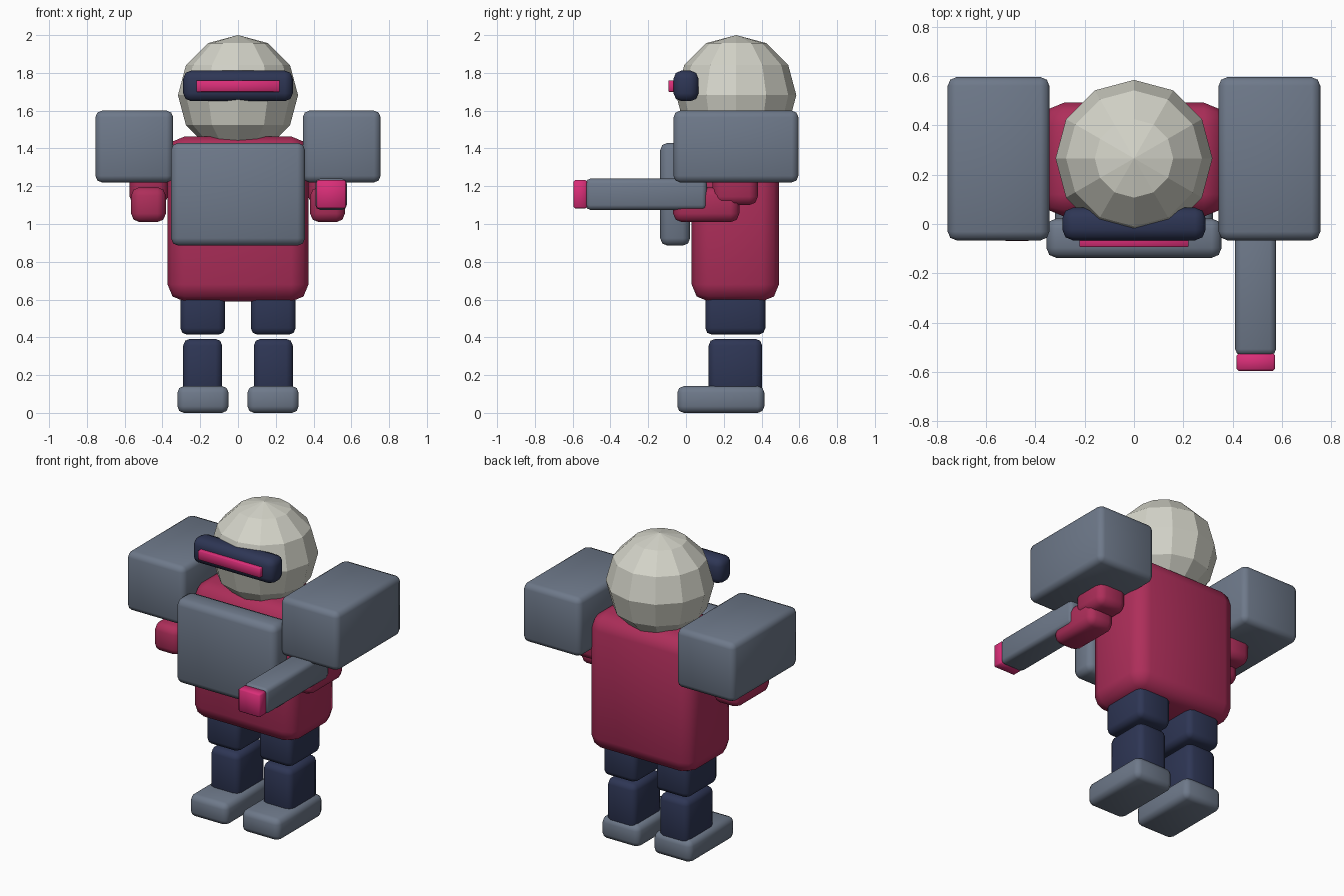
import bpy
import math

if "Cube" in bpy.data.objects:
    bpy.data.objects.remove(bpy.data.objects["Cube"])


def srgb(r, g, b):
    return [((c / 255 + 0.055) / 1.055) ** 2.4 for c in (r, g, b)] + [1.0]


def material(name, rgb):
    m = bpy.data.materials.new(name)
    m.diffuse_color = srgb(*rgb)
    m.use_nodes = True
    m.node_tree.nodes["Principled BSDF"].inputs["Base Color"].default_value = m.diffuse_color
    return m


SLATE = material("slate grey", (110, 121, 138))
CRIMSON = material("crimson", (174, 46, 90))
PINK = material("hot pink", (218, 46, 120))
NAVY = material("navy", (46, 54, 85))
BONE = material("bone white", (212, 212, 201))


def box(name, mat, x, y, z, bevel, segments=2):
    """Rounded box given as (min, max) along each axis."""
    mid = [(a + b) / 2 for a, b in (x, y, z)]
    bpy.ops.mesh.primitive_cube_add(size=1, location=mid)
    ob = bpy.context.object
    ob.name = name
    ob.scale = [b - a for a, b in (x, y, z)]
    bpy.ops.object.transform_apply(location=False, rotation=False, scale=True)
    ob.data.materials.append(mat)
    mod = ob.modifiers.new("rounded edges", 'BEVEL')
    mod.width = bevel
    mod.segments = segments
    bpy.ops.object.modifier_apply(modifier=mod.name)
    bpy.ops.object.shade_smooth_by_angle(angle=math.radians(60))
    return ob


def pair(name, mat, x, y, z, bevel):
    """The same box on the left and right side."""
    box("right_" + name, mat, x, y, z, bevel)
    box("left_" + name, mat, (-x[1], -x[0]), y, z, bevel)


# Torso and chest armour
box("torso", CRIMSON, (-0.373, 0.373), (0.03, 0.492), (0.59, 1.463), 0.09)
box("chest_plate", SLATE, (-0.355, 0.355), (-0.137, 0.022), (0.885, 1.43), 0.04)

# Faceted head
bpy.ops.mesh.primitive_uv_sphere_add(segments=12, ring_count=6, radius=0.318,
                                     location=(0, 0.266, 1.682))
head = bpy.context.object
head.name = "head"
head.data.materials.append(BONE)

# Visor with glowing strip
box("visor", NAVY, (-0.29, 0.29), (-0.066, 0.066), (1.65, 1.812), 0.042)
box("visor_strip", PINK, (-0.221, 0.221), (-0.093, -0.04), (1.70, 1.76), 0.003, 1)

# Shoulders and arms
pair("shoulder", SLATE, (0.343, 0.755), (-0.066, 0.595), (1.22, 1.60), 0.035)
pair("upper_arm", CRIMSON, (0.372, 0.574), (0.14, 0.38), (1.10, 1.40), 0.045)
pair("forearm", CRIMSON, (0.382, 0.566), (-0.068, 0.282), (1.01, 1.195), 0.045)

# Arm cannon
box("cannon", SLATE, (0.41, 0.576), (-0.532, 0.11), (1.075, 1.24), 0.025)
box("cannon_muzzle", PINK, (0.416, 0.572), (-0.595, -0.525), (1.083, 1.232), 0.008, 1)

# Legs and feet
pair("thigh", NAVY, (0.068, 0.305), (0.102, 0.42), (0.414, 0.68), 0.035)
pair("shin", NAVY, (0.084, 0.29), (0.12, 0.403), (0.09, 0.392), 0.035)
pair("foot", SLATE, (0.05, 0.321), (-0.046, 0.415), (0.0, 0.142), 0.035)
